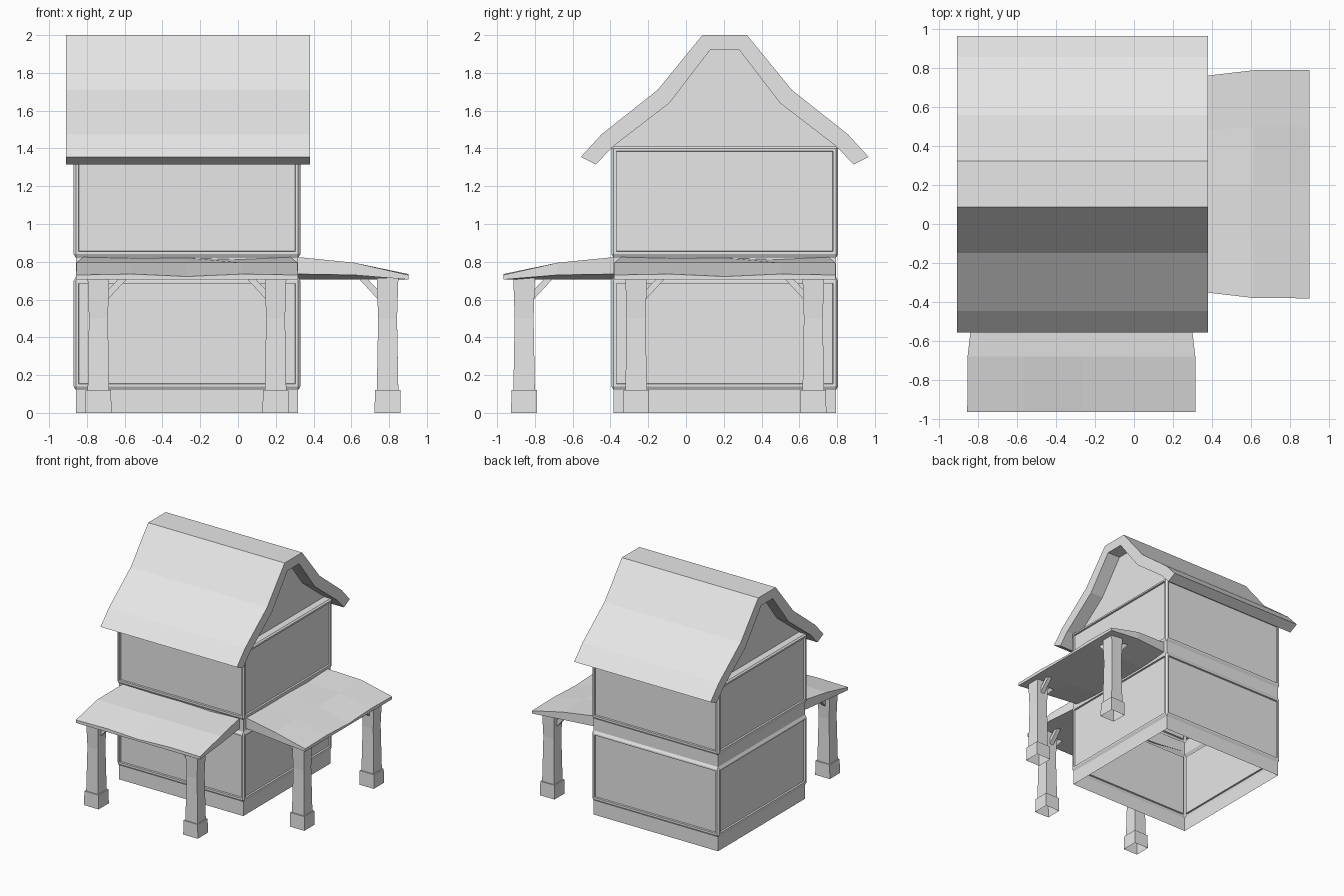
import bpy, bmesh, math
from mathutils import Vector, Matrix

if "Cube" in bpy.data.objects:
    bpy.data.objects.remove(bpy.data.objects["Cube"])

grey = bpy.data.materials.new("plain_grey")
grey.diffuse_color = (0.8, 0.8, 0.8, 1)
grey.use_nodes = True
grey.node_tree.nodes["Principled BSDF"].inputs["Base Color"].default_value = grey.diffuse_color
CENTRE = Matrix.Translation((-0.27, 0.205, 0))      # middle of the house body


def finish(bm, name, matrix=CENTRE):
    bmesh.ops.recalc_face_normals(bm, faces=bm.faces)
    me = bpy.data.meshes.new(name)
    bm.to_mesh(me)
    bm.free()
    me.materials.append(grey)
    ob = bpy.data.objects.new(name, me)
    bpy.context.collection.objects.link(ob)
    ob.matrix_world = matrix
    return ob


def loft(bm, rings, cap_top=True):
    vs = [[bm.verts.new(p) for p in r] for r in rings]
    n = len(vs[0])
    for a, b in zip(vs, vs[1:]):
        for i in range(n):
            j = (i + 1) % n
            bm.faces.new((a[i], a[j], b[j], b[i]))
    if cap_top:
        bm.faces.new(vs[-1])


def prism(bm, pts, vec):
    f = bm.faces.new([bm.verts.new(p) for p in pts])
    r = bmesh.ops.extrude_face_region(bm, geom=[f], use_keep_orig=True)
    bmesh.ops.translate(bm, vec=vec, verts=[v for v in r["geom"] if isinstance(v, bmesh.types.BMVert)])


# House body: lofted shell, open underneath, with chamfered corners and recessed panels
C = 0.588


def house_ring(z, w):
    pts = []
    for k in range(4):
        rot = Matrix.Rotation(k * math.pi / 2, 3, 'Z')
        pts += [rot @ Vector((w, -C, z)), rot @ Vector((w, C, z))]
    return pts


bm = bmesh.new()
loft(bm, [house_ring(z, w) for z, w in (
    (0, C), (0.12, C), (0.14, 0.6), (0.70, 0.6), (0.72, C),
    (0.82, C), (0.84, 0.6), (1.40, 0.6), (1.41, C))])
bmesh.ops.remove_doubles(bm, verts=bm.verts, dist=0.001)
bmesh.ops.recalc_face_normals(bm, faces=bm.faces)
panels = [f for f in bm.faces if f.calc_area() > 0.5 and abs(f.normal.z) < 0.1]
bmesh.ops.inset_individual(bm, faces=panels, thickness=0.02, depth=0)
bmesh.ops.inset_individual(bm, faces=panels, thickness=0.003, depth=-0.014)
finish(bm, "house_body")

# Main roof: bent profile with thickness, run along x
outer = [(0.118, 2.0), (0.355, 1.71), (0.652, 1.475), (0.762, 1.355)]
inner = [(0.682, 1.315), (0.592, 1.41), (0.293, 1.64), (0.078, 1.92)]
half = outer + inner
bm = bmesh.new()
X0, X1 = -0.64, 0.65
for s in (1, -1):
    rows = [[bm.verts.new((x, s * y, z)) for y, z in half] for x in (X0, X1)]
    for i in range(7):
        bm.faces.new((rows[0][i], rows[0][i + 1], rows[1][i + 1], rows[1][i]))
    for r in rows:
        for i in range(3):
            bm.faces.new((r[i], r[i + 1], r[6 - i], r[7 - i]))
for y, z in (half[0], half[7]):          # ridge top and underside
    bm.faces.new([bm.verts.new(p) for p in ((X0, -y, z), (X1, -y, z), (X1, y, z), (X0, y, z))])
for x in (X0, X1):                       # ridge ends
    bm.faces.new([bm.verts.new((x, y, z)) for y, z in (
        (-0.118, 2.0), (0.118, 2.0), (0.078, 1.92), (-0.078, 1.92))])
bmesh.ops.remove_doubles(bm, verts=bm.verts, dist=0.001)
finish(bm, "main_roof")

# Gable walls set back under the roof
for s, side in ((1, "right"), (-1, "left")):
    bm = bmesh.new()
    g = inner[1:]
    outline = [(y, z) for y, z in g] + [(-y, z) for y, z in reversed(g)]
    prism(bm, [(s * 0.53, y, z) for y, z in outline], (-s * 0.02, 0, 0))
    finish(bm, side + "_gable_wall")


# Porch: wavy canopy on two posts with plinths and braces
def porch(prefix, matrix):
    us = (-1, -0.5, 0, 0.5, 1)
    wall = (0.825, 0.818, 0.82, 0.812, 0.825)
    eave = (0.73, 0.735, 0.722, 0.735, 0.73)
    bm = bmesh.new()
    top, low = [], []
    for d, w, zs, end_low in ((0.585, 0.55, wall, 0.735), (0.885, 0.585, (0.795,) * 5, 0.73),
                              (1.172, 0.587, eave, 0.706)):
        top.append([bm.verts.new((u * w, -d, z)) for u, z in zip(us, zs)])
        low.append([bm.verts.new((u * w, -d, end_low if abs(u) == 1 else 0.706)) for u in us])
    for g in (top, low):
        for r in range(2):
            for i in range(4):
                bm.faces.new((g[r][i], g[r][i + 1], g[r + 1][i + 1], g[r + 1][i]))
    for r in (0, 2):
        for i in range(4):
            bm.faces.new((top[r][i], top[r][i + 1], low[r][i + 1], low[r][i]))
    for r in range(2):
        for i in (0, 4):
            bm.faces.new((top[r][i], top[r + 1][i], low[r + 1][i], low[r][i]))
    finish(bm, prefix + "_porch_roof", matrix)

    for s, side in ((-1, "left"), (1, "right")):
        px, py = s * 0.469, -1.062

        def square(z, h):
            return [(px + a * h, py + b * h, z) for a, b in ((-1, -1), (1, -1), (1, 1), (-1, 1))]

        bm = bmesh.new()
        loft(bm, [square(0, 0.069), square(0.12, 0.067)])
        finish(bm, f"{prefix}_{side}_plinth", matrix)
        bm = bmesh.new()
        loft(bm, [square(z, h) for z, h in ((0.115, 0.057), (0.5, 0.05), (0.62, 0.054), (0.715, 0.057))])
        finish(bm, f"{prefix}_{side}_post", matrix)

        # Slanting braces: one towards the other post, one towards the house
        bm = bmesh.new()
        prof = ((0.05, 0.60), (0.15, 0.708), (0.105, 0.708), (0.05, 0.65))
        prism(bm, [(px - s * t, py - 0.018, z) for t, z in prof], (0, 0.036, 0))
        prism(bm, [(px - 0.018, py + t, z) for t, z in prof], (0.036, 0, 0))
        finish(bm, f"{prefix}_{side}_braces", matrix)


porch("front", CENTRE)
porch("side", CENTRE @ Matrix.Rotation(math.pi / 2, 4, 'Z'))
